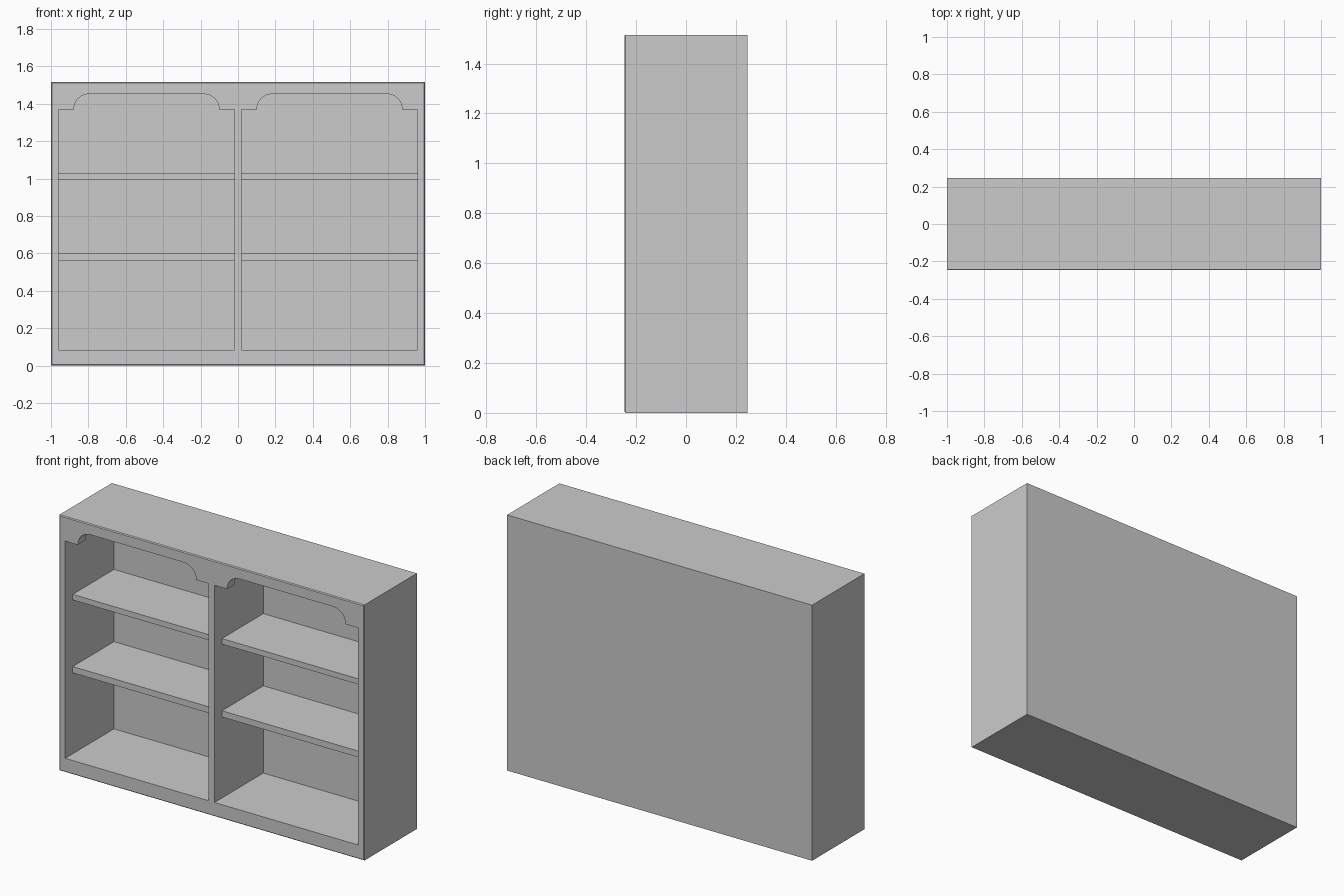
import bpy, bmesh, math

cube = bpy.data.objects.get("Cube")
if cube:
    bpy.data.objects.remove(cube, do_unlink=True)

WIDTH, DEPTH, HEIGHT = 2.0, 0.494, 1.515
FRONT = -DEPTH / 2
INNER, OUTER = 0.019, 0.96         # bay edges measured from the centre
FLOOR, STEP, CROWN = 0.083, 1.37, 1.452
BACK = 0.21                        # inner face of the back panel
RECESS = FRONT + 0.07              # back of the shaped valance

paint = bpy.data.materials.new("grey_paint")
paint.use_nodes = True
paint.diffuse_color = (0.6, 0.6, 0.6, 1)
paint.node_tree.nodes["Principled BSDF"].inputs["Base Color"].default_value = (0.6, 0.6, 0.6, 1)


def finish(bm, name):
    bmesh.ops.recalc_face_normals(bm, faces=bm.faces)
    mesh = bpy.data.meshes.new(name)
    bm.to_mesh(mesh)
    bm.free()
    mesh.materials.append(paint)
    obj = bpy.data.objects.new(name, mesh)
    bpy.context.collection.objects.link(obj)
    return obj


def prism(name, outline, y0, y1):
    """Extrude an x/z outline from y0 to y1."""
    bm = bmesh.new()
    face = bm.faces.new([bm.verts.new((x, y0, z)) for x, z in outline])
    ext = bmesh.ops.extrude_face_region(bm, geom=[face])
    verts = [g for g in ext["geom"] if isinstance(g, bmesh.types.BMVert)]
    bmesh.ops.translate(bm, verts=verts, vec=(0, y1 - y0, 0))
    return finish(bm, name)


def rect(x0, x1, z0, z1):
    return [(x0, z0), (x1, z0), (x1, z1), (x0, z1)]


def select_only(obj):
    bpy.ops.object.select_all(action="DESELECT")
    obj.select_set(True)
    bpy.context.view_layer.objects.active = obj


def cut(target, cutter):
    cutter.hide_render = True
    mod = target.modifiers.new("cut", "BOOLEAN")
    mod.operation, mod.solver, mod.object = "DIFFERENCE", "EXACT", cutter
    select_only(target)
    bpy.ops.object.modifier_apply(modifier=mod.name)
    bpy.data.objects.remove(cutter, do_unlink=True)


def bay_outline(side):
    """Bay opening: small shoulders, then quarter-round corners up to the crown."""
    middle, half = (INNER + OUTER) / 2, (OUTER - INNER) / 2
    shoulder, radius = half - 0.082, CROWN - STEP
    arc = []
    for i in range(9):
        a = math.radians(90 * i / 8)
        arc.append((shoulder - radius + radius * math.cos(a), STEP + radius * math.sin(a)))
    right = [(half, FLOOR), (half, STEP)] + arc
    points = right + [(-x, z) for x, z in reversed(right)]
    return [(side * middle + x, z) for x, z in points]


# Case: one solid block with its front outer edges eased
case = prism("bookcase_case", rect(-WIDTH / 2, WIDTH / 2, 0, HEIGHT), FRONT, -FRONT)
bm = bmesh.new()
bm.from_mesh(case.data)
front_edges = [e for e in bm.edges if all(v.co.y < 0 for v in e.verts)]
bmesh.ops.bevel(bm, geom=front_edges, offset=0.005, segments=1, affect="EDGES")
bm.to_mesh(case.data)
bm.free()

# Hollow both bays, then cut the shaped front openings
for side in (-1, 1):
    x0, x1 = sorted((side * INNER, side * OUTER))
    cut(case, prism("bay_cutter", rect(x0, x1, FLOOR, CROWN), RECESS, BACK))
    cut(case, prism("opening_cutter", bay_outline(side), FRONT - 0.1, RECESS + 0.03))
select_only(case)
bpy.ops.object.shade_smooth_by_angle(angle=math.radians(30))

# Shelves: two in each bay, set behind the valance
for side, label in ((-1, "right"), (1, "left")):
    x0, x1 = sorted((side * INNER, side * OUTER))
    for level, z0, z1 in (("lower", 0.563, 0.6), ("upper", 0.995, 1.028)):
        prism(f"{label}_{level}_shelf", rect(x0, x1, z0, z1), RECESS, BACK)
